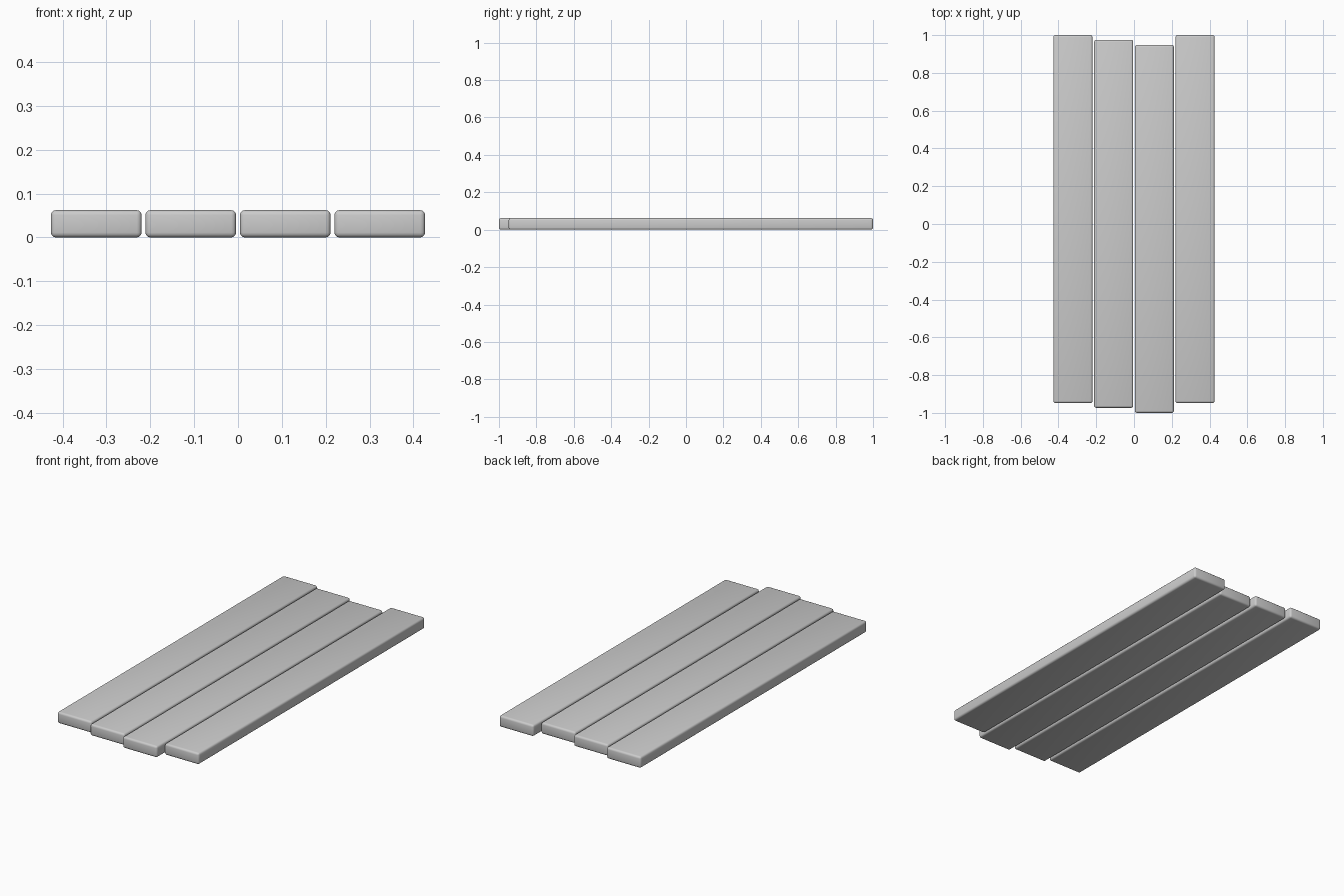
import bpy

if "Cube" in bpy.data.objects:
    bpy.data.objects.remove(bpy.data.objects["Cube"])

WIDTH, LENGTH, THICK = 0.207, 1.948, 0.062
PITCH = 0.2155

# Staggered offset of each board along y, left to right
OFFSETS = [0.026, 0.001, -0.026, 0.026]


def plank(index, x, y):
    bpy.ops.mesh.primitive_cube_add(size=1, location=(x, y, THICK / 2))
    ob = bpy.context.object
    ob.name = f"plank_{index + 1}"
    ob.scale = (WIDTH, LENGTH, THICK)
    bpy.ops.object.transform_apply(location=False, rotation=False, scale=True)
    # Softly rounded edges
    bevel = ob.modifiers.new("rounded_edges", "BEVEL")
    bevel.width = 0.011
    bevel.segments = 3
    bpy.ops.object.modifier_apply(modifier=bevel.name)
    bpy.ops.object.shade_smooth_by_angle()


# Row of four boards side by side
for i, y in enumerate(OFFSETS):
    plank(i, (i - 1.5) * PITCH, y)
